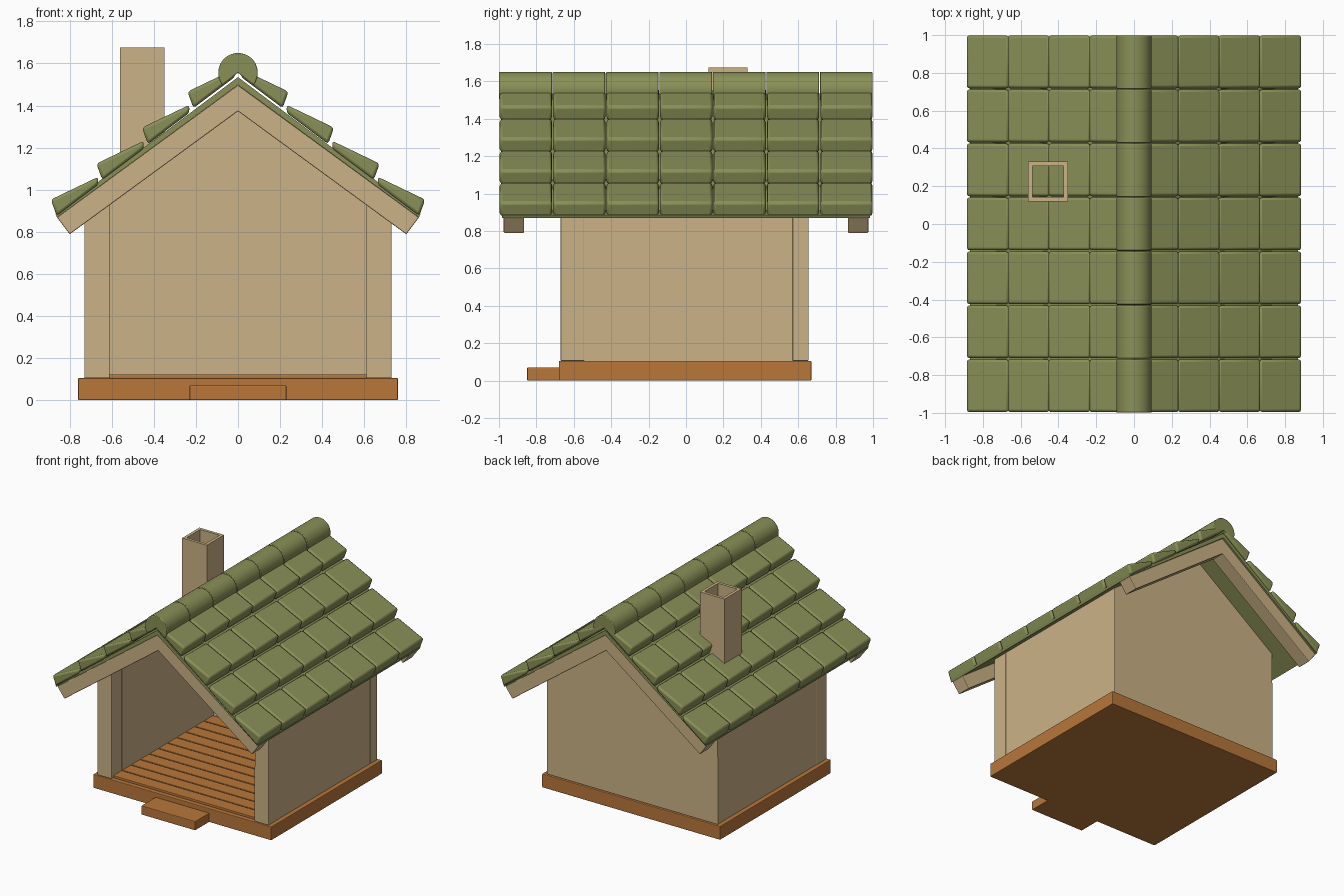
import bpy, bmesh, math

cube = bpy.data.objects.get("Cube")
if cube:
    bpy.data.objects.remove(cube)


def material(name, rgb):
    m = bpy.data.materials.new(name)
    m.use_nodes = True
    m.diffuse_color = (*rgb, 1)
    m.node_tree.nodes["Principled BSDF"].inputs["Base Color"].default_value = (*rgb, 1)
    return m


TAN = material("tan plaster", (0.60, 0.45, 0.24))
WOOD = material("orange wood", (0.48, 0.185, 0.042))
GREEN = material("olive tile", (0.25, 0.28, 0.095))


def finish(name, bm, mat, bevel=0.0, smooth=False):
    bmesh.ops.recalc_face_normals(bm, faces=bm.faces)
    me = bpy.data.meshes.new(name)
    bm.to_mesh(me)
    bm.free()
    me.materials.append(mat)
    ob = bpy.data.objects.new(name, me)
    bpy.context.collection.objects.link(ob)
    if bevel:
        mod = ob.modifiers.new("soft edges", 'BEVEL')
        mod.width = bevel
        mod.segments = 2
        mod.limit_method = 'ANGLE'
    if smooth:
        bpy.ops.object.select_all(action='DESELECT')
        ob.select_set(True)
        bpy.context.view_layer.objects.active = ob
        bpy.ops.object.shade_smooth_by_angle(angle=math.radians(35))
    return ob


def add_prism(bm, profile, y0, y1):
    """Extrude an (x, z) outline from y0 to y1."""
    face = bm.faces.new([bm.verts.new((x, y0, z)) for x, z in profile])
    ext = bmesh.ops.extrude_face_region(bm, geom=[face])
    for v in ext["geom"]:
        if isinstance(v, bmesh.types.BMVert):
            v.co.y = y1


def prism(name, profile, y0, y1, mat, bevel=0.0, smooth=False):
    bm = bmesh.new()
    add_prism(bm, profile, y0, y1)
    return finish(name, bm, mat, bevel, smooth)


def rect(x0, x1, z0, z1):
    return [(x0, z0), (x1, z0), (x1, z1), (x0, z1)]


def flip(profile, s):
    return [(s * x, z) for x, z in profile]


def chevron(lower, upper):
    """Symmetric outline from the right half, outer points only mirrored."""
    half = lower + upper
    return half + [(-x, z) for x, z in reversed(half) if x > 0]


# Base, step and floor boards
prism("base", rect(-0.76, 0.76, 0, 0.105), -0.68, 0.67, WOOD, 0.005)
prism("front_step", rect(-0.23, 0.23, 0, 0.07), -0.85, -0.67, WOOD, 0.005)
bm = bmesh.new()
BOARDS = 11
pitch = 1.22 / BOARDS
for i in range(BOARDS):
    y = -0.65 + i * pitch
    add_prism(bm, rect(-0.615, 0.615, 0.09, 0.122), y + 0.004, y + pitch - 0.004)
finish("floor_boards", bm, WOOD, 0.004)

# Walls and front posts, tops cut to the roof pitch
PITCH = 0.732


def roof_under(x):
    return 1.498 - PITCH * x


def wall_outline(x0, x1):
    return [(x0, 0.105), (x1, 0.105), (x1, roof_under(x1)), (x0, roof_under(x0))]


for side, s in (("left", 1), ("right", -1)):
    prism(side + "_post", flip(wall_outline(0.61, 0.73), s), -0.67, -0.545, TAN, 0.004)
    prism(side + "_wall", flip(wall_outline(0.61, 0.726), s), -0.545, 0.63, TAN)
gable = chevron([(0.73, 0.105)], [(0.73, roof_under(0.73)), (0, roof_under(0))])
prism("back_wall", gable, 0.57, 0.655, TAN, 0.004)

# Roof deck and gable boards
deck = chevron([(0, 1.498), (0.86, 0.868)], [(0.868, 0.885), (0, 1.535)])
prism("roof_deck", deck, -0.985, 0.985, GREEN)
board = chevron([(0, 1.373), (0.80, 0.788)], [(0.86, 0.868), (0, 1.497)])
for name, y in (("front_gable_board", -0.975), ("back_gable_board", 0.865)):
    prism(name, board, y, y + 0.11, TAN, 0.005)

# Overlapping roof tiles and ridge caps
COLS, ROWS = 7, 4
width = 2 / COLS
for side, s in (("left", 1), ("right", -1)):
    bm = bmesh.new()
    for row in range(ROWS):
        x, z = 0.24 + 0.2165 * row, 1.466 - 0.171 * row
        outline = [(x, z), (x - 0.028, z - 0.078), (x - 0.225, z + 0.07), (x - 0.225, z + 0.108)]
        for col in range(COLS):
            y = -1 + col * width
            add_prism(bm, flip(outline, s), y + 0.004, y + width - 0.002)
    finish(side + "_roof_tiles", bm, GREEN, 0.014, True)

arc = [math.radians(-38 + 256 * i / 24) for i in range(25)]
cap = [(0, 1.556)] + [(0.094 * math.cos(a), 1.556 + 0.094 * math.sin(a)) for a in arc]
bm = bmesh.new()
for col in range(COLS):
    y = -1 + col * width
    add_prism(bm, cap, y + 0.001, y + width - 0.003)
finish("ridge_caps", bm, GREEN, 0.005, True)

# Hollow chimney
bm = bmesh.new()
add_prism(bm, rect(-0.56, -0.35, 1.13, 1.675), 0.12, 0.33)
bmesh.ops.recalc_face_normals(bm, faces=bm.faces)
top = max(bm.faces, key=lambda f: f.calc_center_median().z)
bottom = min(bm.faces, key=lambda f: f.calc_center_median().z)
bmesh.ops.inset_region(bm, faces=[top], thickness=0.032)
ext = bmesh.ops.extrude_face_region(bm, geom=[top])
for v in ext["geom"]:
    if isinstance(v, bmesh.types.BMVert):
        v.co.z = 1.13
floor = [f for f in ext["geom"] if isinstance(f, bmesh.types.BMFace)]
bmesh.ops.delete(bm, geom=list({f for f in floor + [bottom, top] if f.is_valid}), context='FACES')
finish("chimney", bm, TAN)
